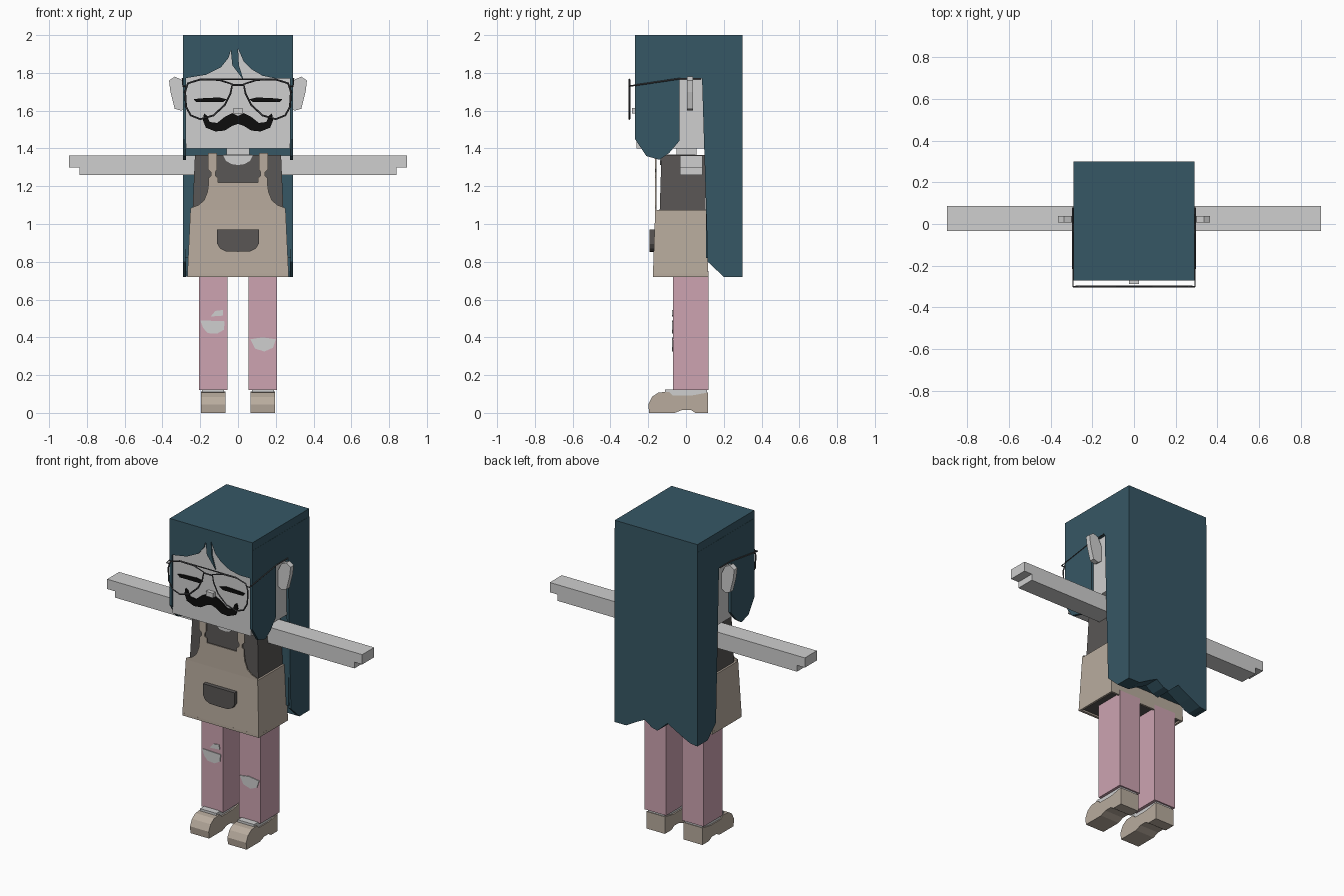
import bpy
import bmesh
from mathutils import Vector

default_cube = bpy.data.objects.get("Cube")
if default_cube:
    bpy.data.objects.remove(default_cube, do_unlink=True)


def make_material(name, red, green, blue):
    material = bpy.data.materials.new(name)
    material.use_nodes = True
    colour = (red, green, blue, 1)
    material.diffuse_color = colour
    shader = material.node_tree.nodes["Principled BSDF"]
    shader.inputs["Base Color"].default_value = colour
    shader.inputs["Roughness"].default_value = .9
    return material


skin = make_material("pale grey skin", .62, .62, .62)
teal = make_material("dark teal hair", .037, .096, .13)
pink = make_material("dusty pink trousers", .61, .37, .44)
beige = make_material("beige cloth", .48, .41, .34)
charcoal = make_material("charcoal cloth", .1, .093, .09)
black = make_material("black", .004, .004, .004)
wire = make_material("dark grey wire", .06, .06, .065)


def add_object(name, mesh, material):
    mesh.materials.append(material)
    part = bpy.data.objects.new(name, mesh)
    bpy.context.collection.objects.link(part)
    return part


def prism(name, outline, axis, start, end, material):
    """Extrude a flat outline along x or y, from start to end."""
    def place(point, depth):
        if axis == "x":
            return Vector((depth, point[0], point[1]))
        return Vector((point[0], depth, point[1]))

    bm = bmesh.new()
    face = bm.faces.new([bm.verts.new(place(p, start)) for p in outline])
    sweep = bmesh.ops.extrude_face_region(bm, geom=[face], use_keep_orig=True)
    moved = [v for v in sweep["geom"] if isinstance(v, bmesh.types.BMVert)]
    offset = place((0, 0), end) - place((0, 0), start)
    bmesh.ops.translate(bm, verts=moved, vec=offset)
    bmesh.ops.recalc_face_normals(bm, faces=bm.faces[:])
    mesh = bpy.data.meshes.new(name)
    bm.to_mesh(mesh)
    bm.free()
    return add_object(name, mesh, material)


def tapered_box(name, bottom, top, low, high, material):
    """Box whose (x min, x max, y min, y max) may differ at each end."""
    bm = bmesh.new()
    bmesh.ops.create_cube(bm, size=1)
    for v in bm.verts:
        x_min, x_max, y_min, y_max = top if v.co.z > 0 else bottom
        v.co = (x_max if v.co.x > 0 else x_min,
                y_max if v.co.y > 0 else y_min,
                high if v.co.z > 0 else low)
    mesh = bpy.data.meshes.new(name)
    bm.to_mesh(mesh)
    bm.free()
    return add_object(name, mesh, material)


def box(name, extent, low, high, material):
    return tapered_box(name, extent, extent, low, high, material)


def flip(outline, side):
    return [(x * side, z) for x, z in outline]


def symmetric(half):
    """Complete an outline from its +x half, listed top to bottom."""
    return half + [(-x, z) for x, z in reversed(half) if x > 0]


def tube(name, points, closed, radius, material):
    curve = bpy.data.curves.new(name, "CURVE")
    curve.dimensions = "3D"
    curve.bevel_depth = radius
    curve.bevel_resolution = 0
    spline = curve.splines.new("POLY")
    spline.points.add(len(points) - 1)
    for target, point in zip(spline.points, points):
        target.co = (*point, 1)
    spline.use_cyclic_u = closed
    helper = bpy.data.objects.new(name + " path", curve)
    bpy.context.collection.objects.link(helper)
    bpy.context.view_layer.update()
    evaluated = helper.evaluated_get(bpy.context.evaluated_depsgraph_get())
    mesh = bpy.data.meshes.new_from_object(evaluated)
    bpy.data.objects.remove(helper, do_unlink=True)
    mesh.materials.clear()
    return add_object(name, mesh, material)


# Head, neck and nose
box("head", (-.275, .275, -.262, .2), 1.4, 1.95, skin)
box("neck", (-.06, .06, -.05, .055), 1.35, 1.41, skin)
box("nose", (-.025, .025, -.287, -.26), 1.585, 1.615, skin)

# Hair: crown, fringe, side panels and long back
box("hair_crown", (-.29, .29, -.27, .3), 1.94, 2, teal)
fringe = [(-.29, 1.95), (-.29, 1.77), (-.26, 1.775), (-.17, 1.79),
          (-.09, 1.83), (-.05, 1.88), (-.038, 1.92), (-.03, 1.84),
          (.03, 1.76), (.005, 1.84), (0, 1.93), (.03, 1.86),
          (.07, 1.82), (.13, 1.785), (.2, 1.77), (.29, 1.77), (.29, 1.95)]
prism("hair_fringe", fringe, "y", -.27, -.25, teal)
side_hair = [(-.27, 1.95), (-.27, 1.45), (-.21, 1.36), (-.14, 1.34),
             (-.09, 1.375), (-.035, 1.44), (-.035, 1.77), (.085, 1.77),
             (.115, .8), (.2, .72), (.3, .72), (.3, 1.95)]
wavy_back = [(.29, 1.95), (.29, .72), (.21, .72), (.13, .765), (.08, .79),
             (.03, .755), (-.01, .745), (-.08, .81), (-.17, .76),
             (-.24, .725), (-.29, .72), (-.29, 1.95)]
prism("hair_back", wavy_back, "y", .2, .3, teal)
box("hair_inner", (-.28, .28, .105, .21), .82, 1.95, teal)

# Face details
moustache = symmetric([(0, 1.572), (.03, 1.587), (.07, 1.567), (.11, 1.535),
                       (.15, 1.54), (.165, 1.575), (.18, 1.585),
                       (.186, 1.55), (.17, 1.51), (.12, 1.49),
                       (.07, 1.495), (.03, 1.52), (0, 1.53)])
prism("moustache", moustache, "y", -.271, -.262, black)
eyelid = [(.06, 1.66), (.1, 1.67), (.2, 1.665), (.235, 1.66),
          (.22, 1.645), (.08, 1.645)]
ear = [(.27, 1.62), (.3, 1.6), (.335, 1.61), (.358, 1.7), (.365, 1.76),
       (.335, 1.78), (.3, 1.765), (.27, 1.7)]
lens = [(.03, 1.74), (.04, 1.69), (.07, 1.63), (.13, 1.575), (.2, 1.555),
        (.25, 1.575), (.275, 1.62), (.28, 1.7), (.265, 1.745),
        (.2, 1.765), (.1, 1.763)]

# Torso, neckline and apron
tapered_box("shirt", (-.255, .255, -.15, .11), (-.228, .228, -.13, .1),
            .73, 1.365, charcoal)
neckline = symmetric([(0, 1.366), (.08, 1.366), (.065, 1.335),
                      (.035, 1.317), (0, 1.312)])
prism("neckline", neckline, "y", -.138, -.13, skin)
box("neckline_top", (-.075, .075, -.13, .05), 1.36, 1.368, skin)
tapered_box("apron_skirt", (-.268, .268, -.175, .118),
            (-.252, .252, -.163, .112), .735, 1.075, beige)
for name, extent in (("front", (-.268, .268, -.175, -.16)),
                     ("back", (-.268, .268, .105, .118)),
                     ("left", (.255, .268, -.175, .118)),
                     ("right", (-.268, -.255, -.175, .118))):
    box("apron_hem_" + name, extent, .72, .737, beige)
box("skirt_underside", (-.256, .256, -.161, .106), .73, .736, charcoal)
bib = symmetric([(0, 1.22), (.155, 1.22), (.162, 1.17), (.18, 1.125),
                 (.21, 1.1), (.25, 1.085), (.252, 1.07), (0, 1.07)])
prism("apron_bib", bib, "y", -.163, -.156, beige)
pocket = symmetric([(0, .97), (.11, .97), (.11, .895), (.095, .87),
                    (.065, .855), (0, .853)])
prism("apron_pocket", pocket, "y", -.192, -.165, charcoal)
strap = [(.105, 1.21), (.155, 1.21), (.155, 1.245), (.143, 1.255),
         (.143, 1.275), (.16, 1.29), (.16, 1.375), (.11, 1.375),
         (.11, 1.29), (.12, 1.275), (.12, 1.255), (.105, 1.245)]

# Arm outline with a stepped hand, and shoe side profile
arm = [(.22, 1.26), (.84, 1.26), (.84, 1.3), (.895, 1.3), (.895, 1.362),
       (.22, 1.362)]
shoe = [(.117, 0), (.05, 0), (.025, .016), (-.02, .016), (-.06, 0),
        (-.195, 0), (-.2, .045), (-.18, .085), (-.145, .108),
        (-.09, .112), (-.07, .092), (.03, .092), (.117, .108)]

# Everything that comes in pairs
for side, label in ((1, "left"), (-1, "right")):
    prism(label + "_side_hair", side_hair, "x", .274 * side, .291 * side, teal)
    prism(label + "_ear", flip(ear, side), "y", .006, .038, skin)
    prism(label + "_eyelid", flip(eyelid, side), "y", -.27, -.262, black)
    prism(label + "_arm", flip(arm, side), "y", -.033, .087, skin)
    prism(label + "_strap", flip(strap, side), "y", -.163, -.156, beige)
    rim = [(x, -.3, z) for x, z in flip(lens, side)]
    tube(label + "_rim", rim, True, .005, wire)
    temple = [(.275 * side, -.3, 1.73), (.292 * side, -.3, 1.73),
              (.294 * side, -.03, 1.77), (.294 * side, .08, 1.77)]
    tube(label + "_temple", temple, False, .004, wire)
    inner, outer = sorted((.055 * side, .207 * side))
    box(label + "_leg", (inner, outer, -.07, .12), .12, .75, pink)
    inner, outer = sorted((.075 * side, .19 * side))
    box(label + "_ankle", (inner, outer, -.11, .11), .07, .125, skin)
    prism(label + "_shoe", shoe, "x", .066 * side, .197 * side, beige)

# Glasses bridge and brow bar
tube("glasses_bridge", [(-.032, -.3, 1.735), (.032, -.3, 1.735)],
     False, .005, wire)
tube("glasses_bar", [(-.2, -.3, 1.767), (.2, -.3, 1.767)], False, .004, wire)

# Torn knees
tears = {
    "right_knee_tear": [(-.2, .49), (-.07, .485), (-.075, .44), (-.11, .42),
                        (-.16, .422), (-.185, .45)],
    "right_small_tear": [(-.145, .51), (-.12, .54), (-.08, .545),
                         (-.078, .515)],
    "left_knee_tear": [(.065, .39), (.13, .4), (.2, .39), (.185, .345),
                       (.14, .325), (.09, .34)],
}
for name, outline in tears.items():
    prism(name, outline, "y", -.075, -.069, skin)
